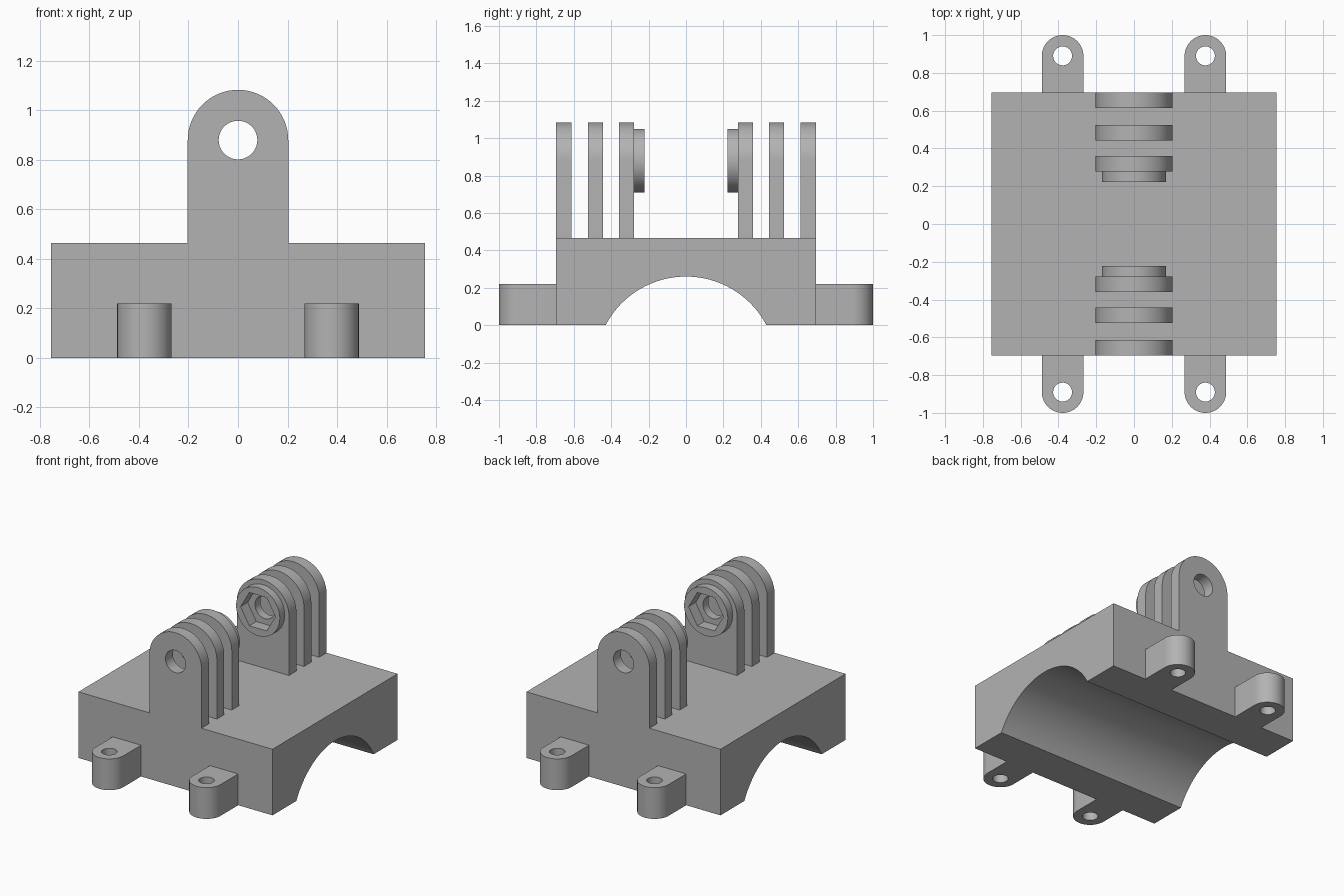
import bpy, bmesh
from math import pi, sin, cos, asin

if "Cube" in bpy.data.objects:
    bpy.data.objects.remove(bpy.data.objects["Cube"], do_unlink=True)

GREY = (0.45, 0.45, 0.45, 1)
plastic = bpy.data.materials.new("grey_plastic")
plastic.use_nodes = True
plastic.diffuse_color = GREY
plastic.node_tree.nodes["Principled BSDF"].inputs["Base Color"].default_value = GREY

# How profile coordinates (u, v) and depth w map to x, y, z
ALONG_X = lambda u, v, w: (w, u, v)
ALONG_Y = lambda u, v, w: (u, w, v)
ALONG_Z = lambda u, v, w: (u, v, w)


def arc(cu, cv, r, start, end, n):
    return [(cu + r * cos(start + (end - start) * i / n),
             cv + r * sin(start + (end - start) * i / n)) for i in range(n + 1)]


def circle(cu, cv, r, n=48):
    return arc(cu, cv, r, 0, 2 * pi, n)[:-1]


def tab(cu, cv, r, base):
    """Straight-sided outline with a round top."""
    return [(cu - r, base), (cu + r, base)] + arc(cu, cv, r, 0, pi, 32)


def solid(name, loops, w0, w1, axis):
    """Extrude an outline, with optional holes, from w0 to w1."""
    bm = bmesh.new()
    rings = [[[bm.verts.new(axis(u, v, w)) for u, v in loop] for loop in loops]
             for w in (w0, w1)]
    for cap in rings:
        edges = [bm.edges.new((ring[i - 1], ring[i]))
                 for ring in cap for i in range(len(ring))]
        bmesh.ops.triangle_fill(bm, edges=edges, use_beauty=True)
    for low, high in zip(*rings):
        for i in range(len(low)):
            bm.faces.new((low[i - 1], low[i], high[i], high[i - 1]))
    bmesh.ops.recalc_face_normals(bm, faces=bm.faces)
    mesh = bpy.data.meshes.new(name)
    bm.to_mesh(mesh)
    bm.free()
    mesh.materials.append(plastic)
    obj = bpy.data.objects.new(name, mesh)
    bpy.context.collection.objects.link(obj)
    return obj


def select(obj):
    bpy.ops.object.select_all(action='DESELECT')
    obj.select_set(True)
    bpy.context.view_layer.objects.active = obj


def finish(obj, mirror_x=False, mirror_y=False):
    select(obj)
    bpy.ops.object.shade_smooth_by_angle(angle=pi / 6)
    if mirror_x or mirror_y:
        mod = obj.modifiers.new("mirror", 'MIRROR')
        mod.use_axis = (mirror_x, mirror_y, False)
        mod.use_mirror_merge = False


# Base block with a round saddle along its underside
HALF_X, HALF_Y, TOP = 0.755, 0.695, 0.465
SADDLE_W, SADDLE_H = 0.43, 0.26
radius = (SADDLE_W ** 2 + SADDLE_H ** 2) / (2 * SADDLE_H)
half = asin(SADDLE_W / radius)
saddle = arc(0, SADDLE_H - radius, radius, pi / 2 + half, pi / 2 - half, 48)
outline = [(-HALF_Y, 0)] + saddle + [(HALF_Y, 0), (HALF_Y, TOP), (-HALF_Y, TOP)]
finish(solid("base_block", [outline], -HALF_X, HALF_X, ALONG_X))

# Four screw lugs at the foot of the base
LUG_X, LUG_Y, LUG_R = 0.378, 0.89, 0.11
lug = solid("screw_lugs", [tab(LUG_X, LUG_Y, LUG_R, HALF_Y), circle(LUG_X, LUG_Y, 0.05)],
            0, 0.22, ALONG_Z)
finish(lug, mirror_x=True, mirror_y=True)

# Two sets of three hinge prongs
PIVOT, PRONG_R, THICK = 0.88, 0.203, 0.082
prong_profile = [tab(0, PIVOT, PRONG_R, TOP), circle(0, PIVOT, 0.078)]
prongs = {}
for name, y in (("outer_prongs", 0.613), ("middle_prongs", 0.443), ("inner_prongs", 0.277)):
    prongs[name] = solid(name, prong_profile, y, y + THICK, ALONG_Y)

# Hexagonal nut pocket sunk into the inner prongs
hexagon = circle(0, PIVOT, 0.135, 6)
cutter = solid("nut_cutter", [hexagon], 0.2, 0.3, ALONG_Y)
cutter.hide_render = True
inner = prongs["inner_prongs"]
cut = inner.modifiers.new("nut_pocket", 'BOOLEAN')
cut.operation = 'DIFFERENCE'
cut.solver = 'EXACT'
cut.object = cutter
select(inner)
bpy.ops.object.modifier_apply(modifier=cut.name)
bpy.data.objects.remove(cutter, do_unlink=True)
for obj in prongs.values():
    finish(obj, mirror_y=True)

# Round nut collars on the inner prongs
collar = solid("nut_collars", [circle(0, PIVOT, 0.17, 64), hexagon], 0.222, 0.277, ALONG_Y)
finish(collar, mirror_y=True)
